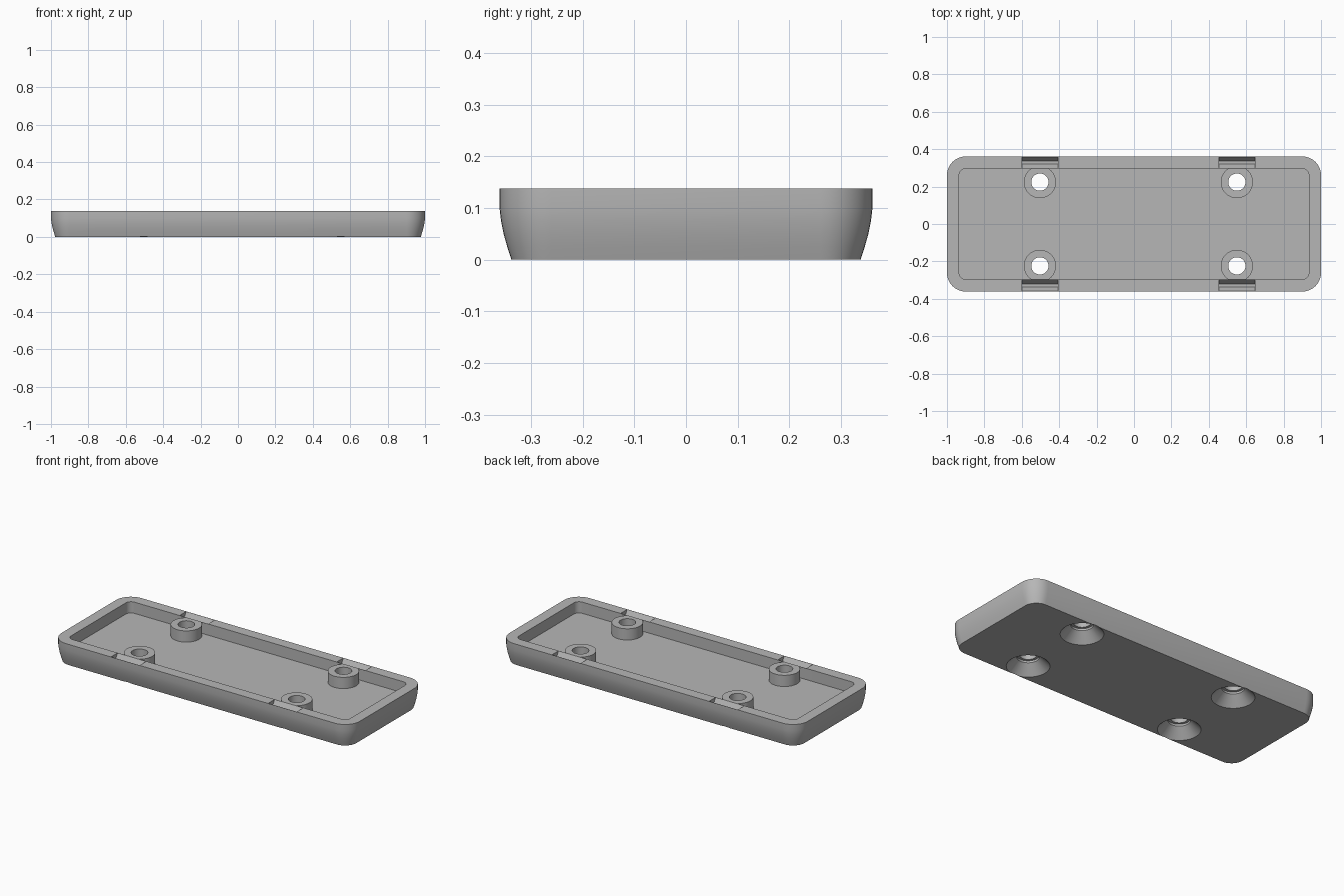
import bpy
import bmesh
import math

cube = bpy.data.objects.get("Cube")
if cube:
    bpy.data.objects.remove(cube, do_unlink=True)

HEIGHT = 0.138
FLOOR = 0.07
HALF_X, HALF_Y, CORNER, WALL = 1.0, 0.361, 0.1, 0.065
POST_X = (-0.503, 0.55)
POST_Y = 0.224

grey = bpy.data.materials.new("plain_grey")
grey.use_nodes = True
grey.diffuse_color = (0.47, 0.47, 0.47, 1)
grey.node_tree.nodes["Principled BSDF"].inputs["Base Color"].default_value = grey.diffuse_color


def rounded_loop(inset, z, steps=10):
    """Rounded rectangle, inset from the outer outline."""
    r = CORNER - inset
    points = []
    for i, (sx, sy) in enumerate([(1, 1), (-1, 1), (-1, -1), (1, -1)]):
        for k in range(steps + 1):
            a = math.pi / 2 * (i + k / steps)
            points.append((sx * (HALF_X - CORNER) + r * math.cos(a),
                           sy * (HALF_Y - CORNER) + r * math.sin(a), z))
    return points


def circle_loop(x, y, r, z, sides=48):
    return [(x + r * math.cos(math.tau * k / sides),
             y + r * math.sin(math.tau * k / sides), z) for k in range(sides)]


def loft(name, loops):
    """Closed solid skinned through a stack of matching loops."""
    bm = bmesh.new()
    rings = [[bm.verts.new(p) for p in loop] for loop in loops]
    n = len(rings[0])
    for low, high in zip(rings, rings[1:]):
        for i in range(n):
            j = (i + 1) % n
            bm.faces.new((low[i], low[j], high[j], high[i]))
    bm.faces.new(rings[0][::-1])
    bm.faces.new(rings[-1])
    bmesh.ops.recalc_face_normals(bm, faces=bm.faces)
    mesh = bpy.data.meshes.new(name)
    bm.to_mesh(mesh)
    bm.free()
    mesh.materials.append(grey)
    obj = bpy.data.objects.new(name, mesh)
    bpy.context.collection.objects.link(obj)
    return obj


def combine(target, tool, operation):
    """Apply a boolean and discard the tool."""
    mod = target.modifiers.new("boolean", 'BOOLEAN')
    mod.operation = operation
    mod.solver = 'EXACT'
    mod.object = tool
    bpy.context.view_layer.objects.active = target
    bpy.ops.object.modifier_apply(modifier=mod.name)
    bpy.data.objects.remove(tool, do_unlink=True)


# Shell: curved outer side, flat rim, sunken floor
side = [(0.023, 0), (0.015, 0.025), (0.008, 0.05), (0.003, 0.075), (0, 0.1), (0, HEIGHT)]
cavity = [(WALL, HEIGHT), (WALL, FLOOR)]
tray = loft("tray", [rounded_loop(inset, z) for inset, z in side + cavity])

places = [(x, s * POST_Y) for x in POST_X for s in (-1, 1)]

# Screw posts rising from the floor to rim height
for x, y in places:
    post = loft("post", [circle_loop(x, y, 0.086, z) for z in (FLOOR - 0.02, HEIGHT)])
    combine(tray, post, 'UNION')

# Screw holes, countersunk from below
hole = [(0.127, -0.01), (0.061, 0.056), (0.061, 0.068), (0.046, 0.068), (0.046, 0.2)]
for x, y in places:
    cutter = loft("hole_cutter", [circle_loop(x, y, r, z) for r, z in hole])
    combine(tray, cutter, 'DIFFERENCE')

# Sloped latch grooves in the rim beside each post
for x, y in places:
    mid = math.copysign(HALF_Y - WALL / 2, y)
    section = [(0.009, HEIGHT - 0.036), (0.031, HEIGHT), (0.031, HEIGHT + 0.02)]
    outline = [(mid + w, z) for w, z in section] + [(mid - w, z) for w, z in section[::-1]]
    cutter = loft("groove_cutter", [[(x + dx, py, pz) for py, pz in outline]
                                    for dx in (-0.096, 0.096)])
    combine(tray, cutter, 'DIFFERENCE')

# Smooth curved sides, keep edges crisp
bpy.ops.object.select_all(action='DESELECT')
tray.select_set(True)
bpy.context.view_layer.objects.active = tray
bpy.ops.object.shade_smooth_by_angle(angle=math.radians(30))
